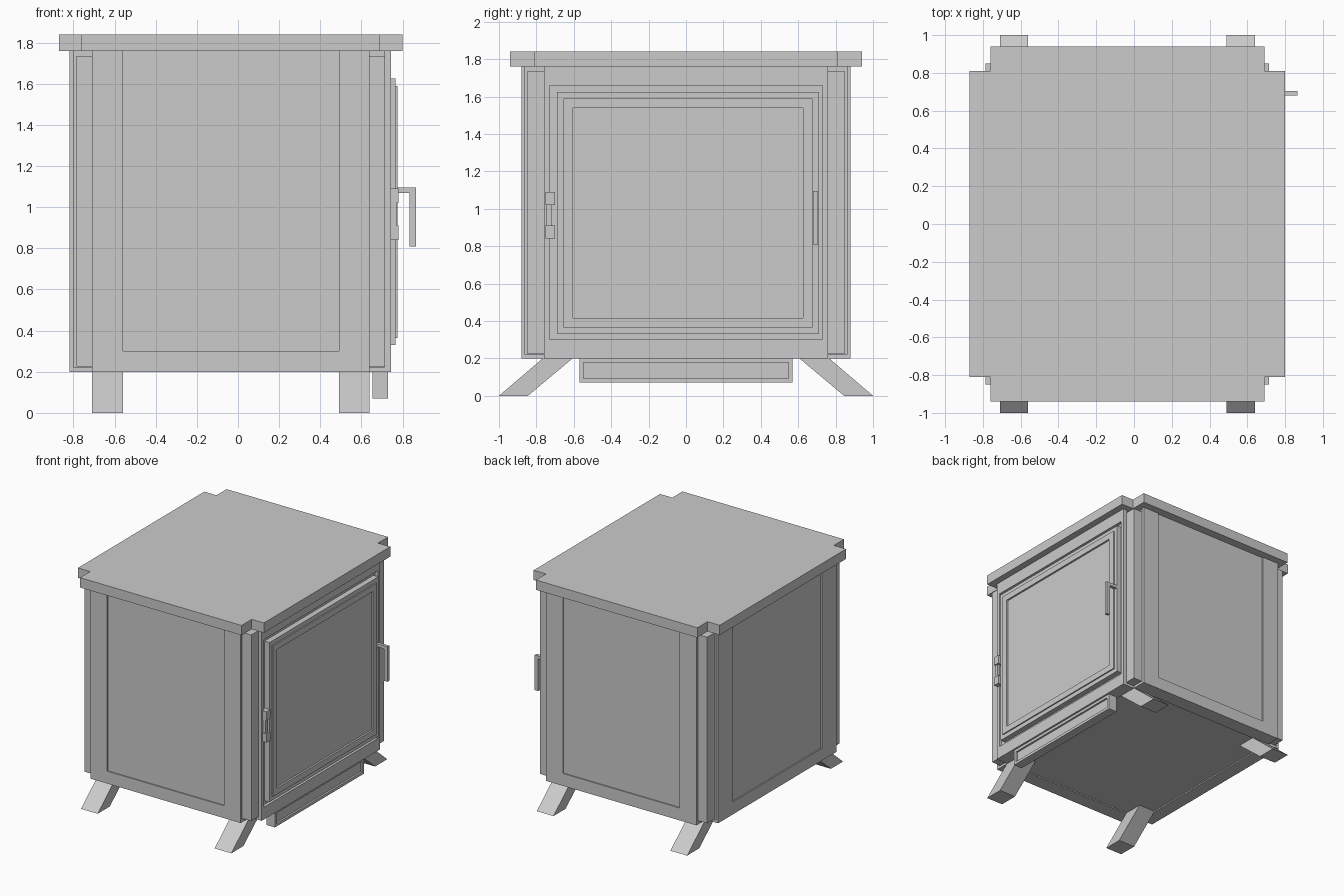
import bpy
import bmesh
from mathutils import Vector

cube = bpy.data.objects.get("Cube")
if cube:
    bpy.data.objects.remove(cube, do_unlink=True)

# One plain grey for the whole stove
grey = bpy.data.materials.new("stove_grey")
grey.use_nodes = True
grey.diffuse_color = (0.6, 0.6, 0.6, 1)
grey.node_tree.nodes["Principled BSDF"].inputs["Base Color"].default_value = (0.6, 0.6, 0.6, 1)


def finish(name, bm):
    bmesh.ops.recalc_face_normals(bm, faces=bm.faces)
    mesh = bpy.data.meshes.new(name)
    bm.to_mesh(mesh)
    bm.free()
    mesh.materials.append(grey)
    obj = bpy.data.objects.new(name, mesh)
    bpy.context.collection.objects.link(obj)
    return obj


def box(name, x, y, z):
    """Box spanning the given (low, high) ranges."""
    bm = bmesh.new()
    bmesh.ops.create_cube(bm, size=1)
    for v in bm.verts:
        v.co = [lo + (c + 0.5) * (hi - lo) for c, (lo, hi) in zip(v.co, (x, y, z))]
    return finish(name, bm)


def prism(name, points, offset):
    """Flat outline pushed along an offset vector."""
    bm = bmesh.new()
    face = bm.faces.new([bm.verts.new(p) for p in points])
    new = bmesh.ops.extrude_face_region(bm, geom=[face])["geom"]
    verts = [g for g in new if isinstance(g, bmesh.types.BMVert)]
    bmesh.ops.translate(bm, vec=Vector(offset), verts=verts)
    return finish(name, bm)


def frame(name, x, y, z, w):
    """Rectangular frame facing +x with bars of width w."""
    for tag, lo in (("front", y[0]), ("back", y[1] - w)):
        box(f"{name}_{tag}_bar", x, (lo, lo + w), z)
    for tag, lo in (("bottom", z[0]), ("top", z[1] - w)):
        box(f"{name}_{tag}_bar", x, (y[0] + w, y[1] - w), (lo, lo + w))


# Firebox: corner core, with wider panels on each side
FLOOR, LID = 0.2, 1.76
box("corner_core", (-0.785, 0.715), (-0.85, 0.85), (0.225, 1.735))
box("front_back_panels", (-0.70, 0.63), (-0.87, 0.87), (0.21, LID))
box("side_panel", (-0.81, 0.72), (-0.75, 0.75), (0.21, LID))

# Stiles and bottom rails on the front and back
for tag, y in (("front", (-0.88, -0.86)), ("back", (0.86, 0.88))):
    box(tag + "_right_stile", (-0.71, -0.56), y, (FLOOR, LID))
    box(tag + "_left_stile", (0.49, 0.64), y, (FLOOR, LID))
    box(tag + "_bottom_rail", (-0.56, 0.49), y, (FLOOR, 0.3))

# Stiles and bottom rail on the closed side
for tag, y in (("front", (-0.76, -0.57)), ("back", (0.57, 0.76))):
    box("closed_side_" + tag + "_stile", (-0.82, -0.80), y, (FLOOR, LID))
box("closed_side_bottom_rail", (-0.82, -0.80), (-0.57, 0.57), (FLOOR, 0.3))

# Surround of the door opening
box("door_opening_bottom_rail", (0.71, 0.745), (-0.76, 0.76), (FLOOR, 0.3))
box("door_opening_top_rail", (0.71, 0.745), (-0.76, 0.76), (1.66, LID))
for tag, y in (("front", (-0.76, -0.73)), ("back", (0.73, 0.76))):
    box("door_opening_" + tag + "_post", (0.71, 0.745), y, (0.3, 1.66))

# Border under the floor
for tag, y in (("front", (-0.86, -0.76)), ("back", (0.76, 0.86))):
    box("floor_" + tag + "_border", (-0.71, 0.64), y, (FLOOR, 0.22))
for tag, x in (("right", (-0.80, -0.71)), ("left", (0.64, 0.71))):
    box("floor_" + tag + "_border", x, (-0.76, 0.76), (FLOOR, 0.22))

# Top slab with notched corners
X0, X1, Y1 = -0.87, 0.80, 0.94
N, M = 0.11, 0.13
outline = [(X0 + N, -Y1), (X1 - N, -Y1), (X1 - N, M - Y1), (X1, M - Y1)]
outline += [(X1, Y1 - M), (X1 - N, Y1 - M), (X1 - N, Y1), (X0 + N, Y1)]
outline += [(X0 + N, Y1 - M), (X0, Y1 - M), (X0, M - Y1), (X0 + N, M - Y1)]
prism("top_slab", [(x, y, LID) for x, y in outline], (0, 0, 0.08))

# Splayed legs
leg = [(0.60, 0.205), (0.76, 0.205), (1.0, 0), (0.845, 0)]
for end, s in (("front", -1), ("back", 1)):
    for side, x in (("right", -0.71), ("left", 0.49)):
        prism(f"{end}_{side}_leg", [(x, s * y, z) for y, z in leg], (0.15, 0, 0))

# Door: stepped frame around the pane
frame("door_outer_frame", (0.715, 0.765), (-0.69, 0.71), (0.33, 1.625), 0.035)
frame("door_inner_frame", (0.715, 0.775), (-0.655, 0.675), (0.365, 1.59), 0.05)
box("door_pane", (0.715, 0.76), (-0.605, 0.625), (0.415, 1.54))

# Hinge
for tag, z in (("lower", (0.84, 0.91)), ("upper", (1.02, 1.09))):
    box(tag + "_hinge_knuckle", (0.72, 0.78), (-0.75, -0.70), z)
box("hinge_pin", (0.745, 0.77), (-0.745, -0.72), (0.91, 1.02))

# Door handle
box("handle_arm", (0.765, 0.835), (0.68, 0.705), (1.07, 1.095))
box("handle_grip", (0.835, 0.865), (0.68, 0.705), (0.81, 1.095))

# Ash drawer below the door
box("ash_drawer", (0.655, 0.715), (-0.57, 0.57), (0.07, 0.205))
frame("ash_drawer_rim", (0.71, 0.73), (-0.57, 0.57), (0.07, FLOOR), 0.022)
